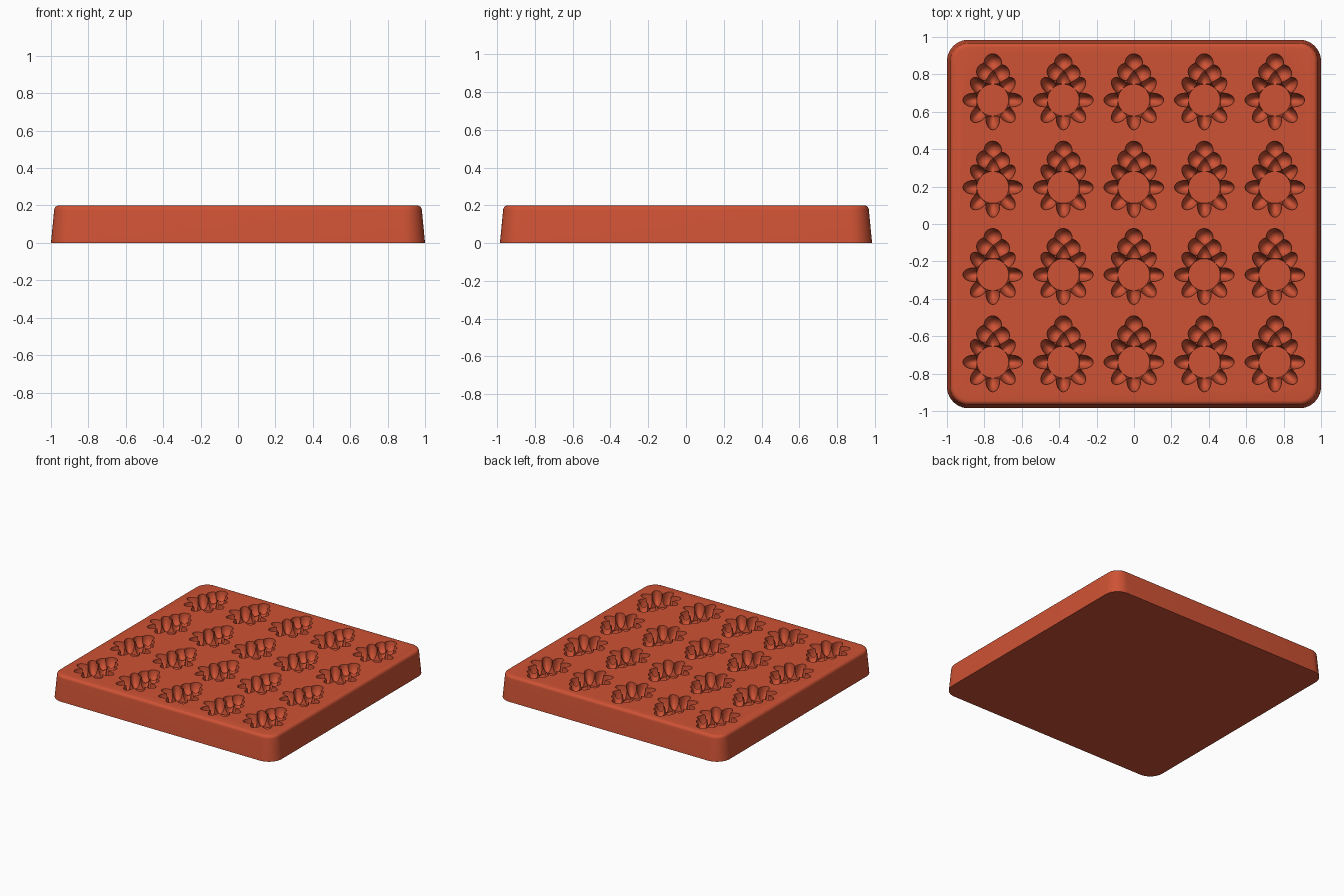
import bpy, bmesh, math
from mathutils import Matrix, Vector

cube = bpy.data.objects.get("Cube")
if cube:
    bpy.data.objects.remove(cube, do_unlink=True)

TOP = 0.2
DEPTH = 0.1

mat = bpy.data.materials.new("terracotta red")
mat.use_nodes = True
colour = (0.62, 0.085, 0.035, 1)
mat.diffuse_color = colour
mat.node_tree.nodes["Principled BSDF"].inputs["Base Color"].default_value = colour


def finish(name, bm):
    bmesh.ops.recalc_face_normals(bm, faces=bm.faces)
    mesh = bpy.data.meshes.new(name)
    bm.to_mesh(mesh)
    bm.free()
    mesh.materials.append(mat)
    obj = bpy.data.objects.new(name, mesh)
    bpy.context.collection.objects.link(obj)
    return obj


def apply_boolean(target, cutter, operation):
    mod = target.modifiers.new("boolean", "BOOLEAN")
    mod.operation = operation
    mod.solver = "EXACT"
    mod.object = cutter
    bpy.context.view_layer.objects.active = target
    bpy.ops.object.modifier_apply(modifier=mod.name)
    bpy.data.objects.remove(cutter, do_unlink=True)


def ellipsoid(name, centre, radii, turn=0.0):
    bm = bmesh.new()
    bmesh.ops.create_uvsphere(bm, u_segments=20, v_segments=14, radius=1)
    bm.transform(Matrix.Translation(centre) @ Matrix.Rotation(turn, 4, "Z")
                 @ Matrix.Diagonal((*radii, 1)))
    return finish(name, bm)


# Tray: rounded rectangle rings with drafted walls and a softened rim
def ring(bm, inset, z, steps=10):
    hx, hy, r = 1 - inset, 0.985 - inset, 0.115 - inset
    verts = []
    for q, (sx, sy) in enumerate(((1, 1), (-1, 1), (-1, -1), (1, -1))):
        for i in range(steps + 1):
            a = (q + i / steps) * math.pi / 2
            verts.append(bm.verts.new((sx * (hx - r) + r * math.cos(a),
                                       sy * (hy - r) + r * math.sin(a), z)))
    return verts


bm = bmesh.new()
profile = [(0, 0), (0.017, TOP - 0.025)]
for i in range(1, 6):
    a = i / 5 * math.pi / 2
    profile.append((0.017 + 0.025 * (1 - math.cos(a)), TOP - 0.025 + 0.025 * math.sin(a)))
rings = [ring(bm, *p) for p in profile]
for low, high in zip(rings, rings[1:]):
    for i in range(len(low)):
        j = (i + 1) % len(low)
        bm.faces.new((low[i], low[j], high[j], high[i]))
bm.faces.new(rings[0])
bm.faces.new(rings[-1])
tray = finish("mould_tray", bm)

# Flower cavity: flat-floored centre, eight petals and a three-lobed bud
bm = bmesh.new()
bmesh.ops.create_cone(bm, cap_ends=True, segments=32, radius1=0.085, radius2=0.105,
                      depth=DEPTH + 0.04)
bm.transform(Matrix.Translation((0, 0, TOP + 0.02 - DEPTH / 2)))
flower = finish("flower_cavity", bm)
for k in range(8):
    a = k * math.pi / 4
    spot = Vector((math.cos(a), math.sin(a), 0)) * 0.1 + Vector((0, 0, TOP))
    apply_boolean(flower, ellipsoid("petal", spot, (0.06, 0.037, DEPTH - 0.003), a), "UNION")
for x, y in ((0, 0.2), (-0.04, 0.15), (0.043, 0.142)):
    apply_boolean(flower, ellipsoid("bud_lobe", (x, y, TOP), (0.047, 0.047, 0.075)), "UNION")

# Repeat the cavity in five columns and four rows, then press it into the tray
for count, step in ((5, (0.377, 0, 0)), (4, (0, 0.467, 0))):
    arr = flower.modifiers.new("repeat", "ARRAY")
    arr.count = count
    arr.use_relative_offset = False
    arr.use_constant_offset = True
    arr.constant_offset_displace = step
    bpy.context.view_layer.objects.active = flower
    bpy.ops.object.modifier_apply(modifier=arr.name)
flower.data.transform(Matrix.Translation((-0.755, -0.738, 0)))
apply_boolean(tray, flower, "DIFFERENCE")

bpy.ops.object.select_all(action="DESELECT")
tray.select_set(True)
bpy.context.view_layer.objects.active = tray
bpy.ops.object.shade_smooth_by_angle(angle=math.radians(35))
